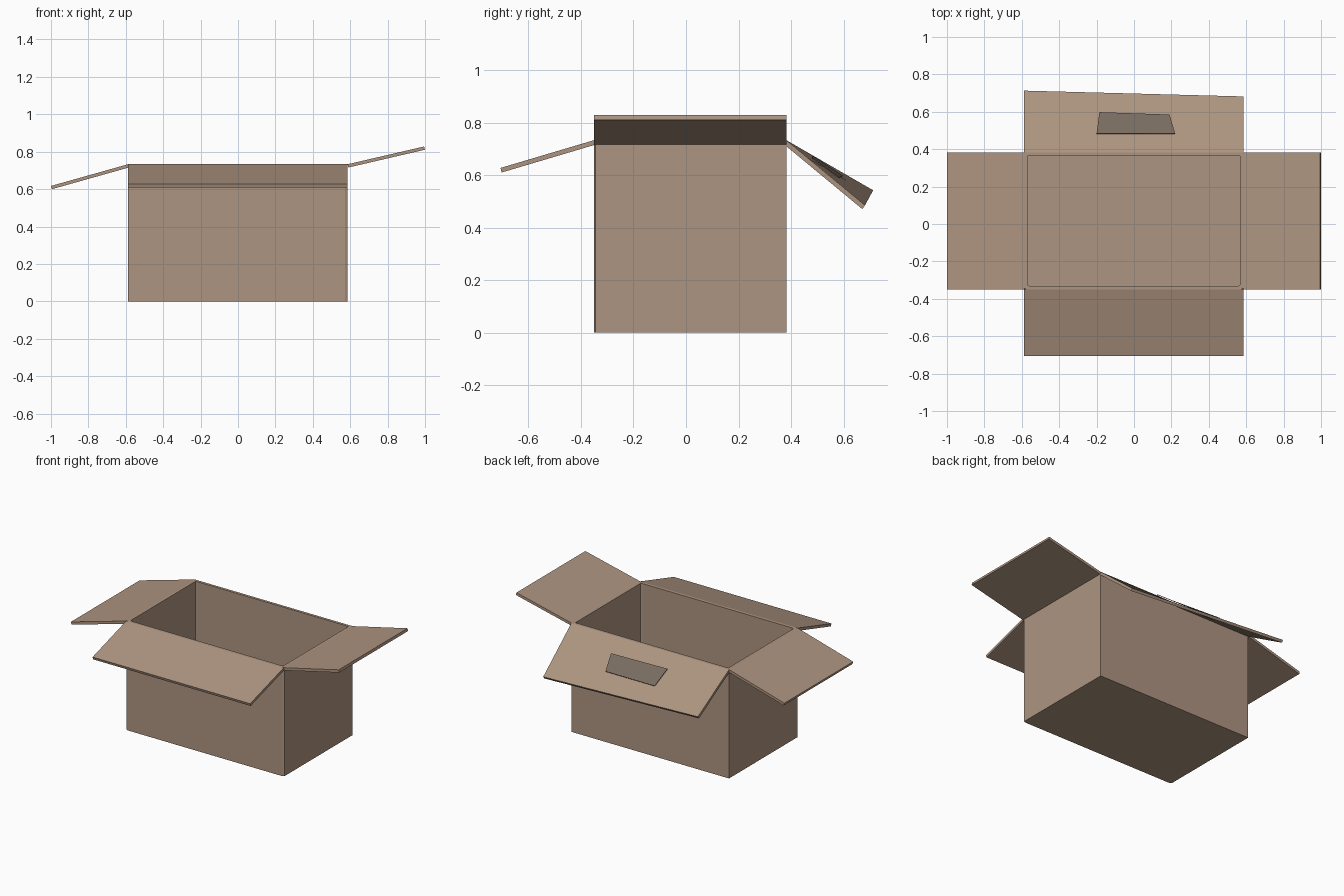
import bpy
import bmesh
from mathutils import Vector

if "Cube" in bpy.data.objects:
    bpy.data.objects.remove(bpy.data.objects["Cube"])

# Main sizes
X0, X1 = -0.588, 0.586
Y0, Y1 = -0.35, 0.382
TOP, WALL = 0.733, 0.018


def material(name, color):
    m = bpy.data.materials.new(name)
    m.diffuse_color = color
    m.use_nodes = True
    m.node_tree.nodes["Principled BSDF"].inputs["Base Color"].default_value = m.diffuse_color
    return m


cardboard = material("cardboard", (0.42, 0.30, 0.22, 1))
label_tint = material("label_grey", (0.19, 0.15, 0.12, 1))


def finish(name, bm, mat):
    bmesh.ops.recalc_face_normals(bm, faces=bm.faces)
    mesh = bpy.data.meshes.new(name)
    bm.to_mesh(mesh)
    bm.free()
    mesh.materials.append(mat)
    obj = bpy.data.objects.new(name, mesh)
    bpy.context.collection.objects.link(obj)
    return obj


def slab(name, corners, thick, mat):
    """Thin sheet below four top corners (counter-clockwise from above)."""
    c = [Vector(p) for p in corners]
    n = (c[2] - c[0]).cross(c[3] - c[1]).normalized()
    bm = bmesh.new()
    up = [bm.verts.new(p) for p in c]
    low = [bm.verts.new(p - n * thick) for p in c]
    bm.faces.new(up)
    bm.faces.new(low[::-1])
    for i in range(4):
        j = (i + 1) % 4
        bm.faces.new((up[i], low[i], low[j], up[j]))
    return finish(name, bm, mat)


def outline(inset):
    """Box footprint with slightly cut front corners."""
    a, b, c, d = X0 + inset, X1 - inset, Y0 + inset, Y1 - inset
    cx, cy = 0.014, 0.006
    return [(a + cx, c), (b - cx, c), (b, c + cy), (b, d), (a, d), (a, c + cy)]


# Open box: outer wall, rim, inner wall, two floors
bm = bmesh.new()
rings = [[bm.verts.new((x, y, z)) for x, y in outline(inset)]
         for inset, z in ((0, 0), (0, TOP), (WALL, TOP), (WALL, WALL))]
for r, s in zip(rings, rings[1:]):
    for i in range(6):
        j = (i + 1) % 6
        bm.faces.new((r[i], r[j], s[j], s[i]))
bm.faces.new(rings[0][::-1])
bm.faces.new(rings[3])
finish("box_body", bm, cardboard)

# Side flaps: left droops, right rises
slab("left_flap", [(X0, Y0, TOP), (X0, Y1, TOP), (-1, Y1, 0.617), (-1, Y0, 0.617)],
     WALL, cardboard)
slab("right_flap", [(X1, Y0, TOP), (0.995, Y0, 0.828), (0.995, Y1, 0.828), (X1, Y1, TOP)],
     WALL, cardboard)

# Front flap
slab("front_flap", [(X0, Y0, TOP), (X0, -0.707, 0.627), (X1, -0.707, 0.627), (X1, Y0, TOP)],
     WALL, cardboard)

# Back flap, twisted lower on the right
hinge_l, hinge_r = Vector((X0, Y1, TOP)), Vector((X1, Y1, TOP))
end_l, end_r = Vector((X0, 0.713, 0.542)), Vector((X1, 0.682, 0.485))
slab("back_flap", [hinge_l, hinge_r, end_r, end_l], WALL, cardboard)


# Dark label lying on the back flap
def on_flap(x, y):
    u = (x - X0) / (X1 - X0)
    end = end_l.lerp(end_r, u)
    v = (y - Y1) / (end.y - Y1)
    return hinge_l.lerp(hinge_r, u).lerp(end, v) + Vector((0, 0.003, 0.005))


slab("flap_label", [on_flap(-0.20, 0.48), on_flap(0.22, 0.48),
                    on_flap(0.19, 0.582), on_flap(-0.185, 0.595)],
     0.004, label_tint)
